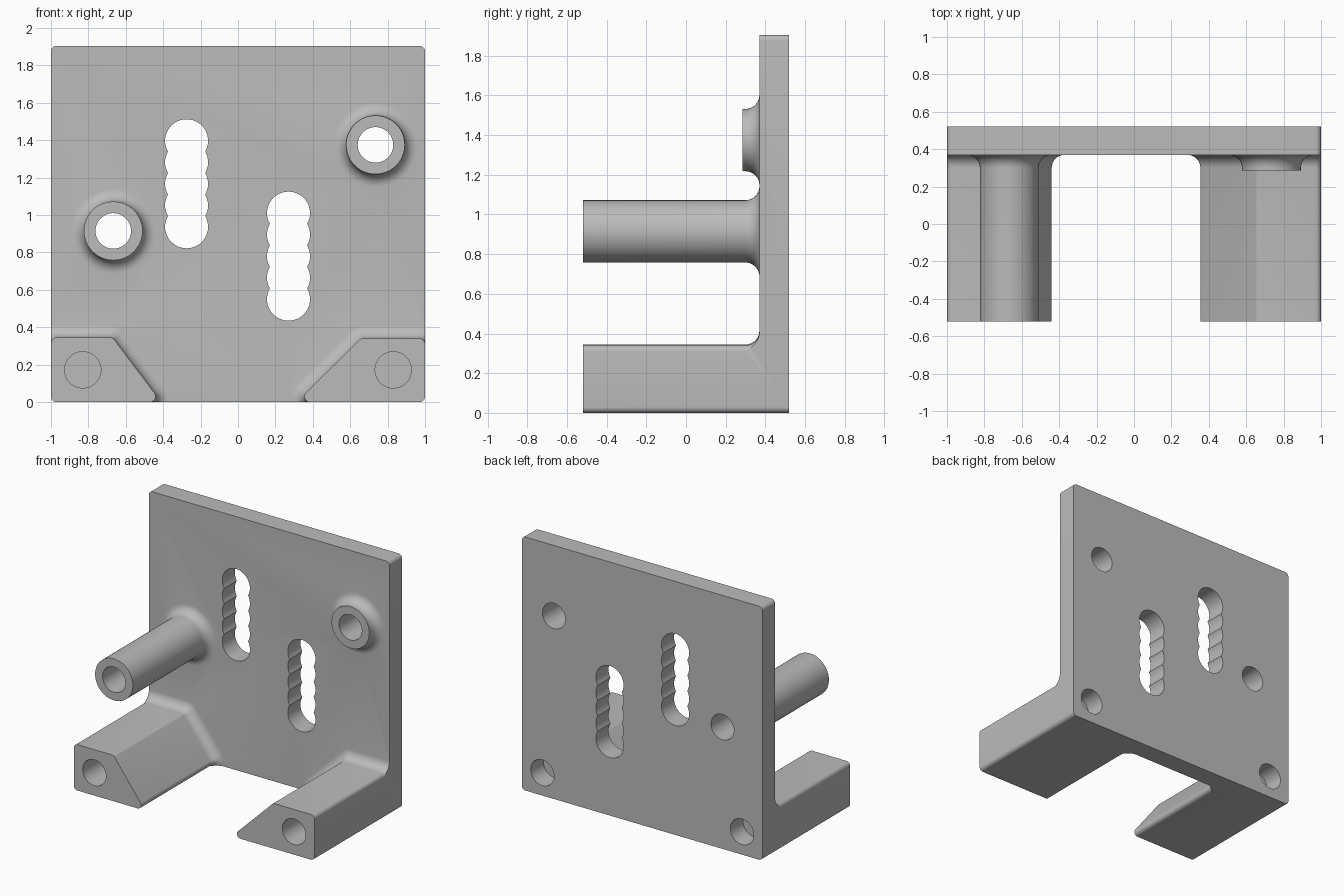
import bpy, bmesh
from math import pi, sin, cos, atan2

if "Cube" in bpy.data.objects:
    bpy.data.objects.remove(bpy.data.objects["Cube"], do_unlink=True)

FRONT, FACE, BACK = -0.52, 0.37, 0.52   # y of foot ends, plate face, plate back
FILLET, ROUND = 0.07, 0.03

grey = bpy.data.materials.new("plain grey")
grey.use_nodes = True
colour = (0.5, 0.5, 0.5, 1)
grey.diffuse_color = colour
grey.node_tree.nodes["Principled BSDF"].inputs["Base Color"].default_value = colour


def outline(core, r):
    """Rounded convex outline: core corners (counter-clockwise) grown by r."""
    n = len(core)
    if n == 1:
        arcs = [(core[0], 0, 2 * pi * 47 / 48, 48)]
    else:
        arcs = []
        for i, (x, z) in enumerate(core):
            px, pz = core[i - 1]
            nx, nz = core[(i + 1) % n]
            a = atan2(z - pz, x - px) - pi / 2
            b = atan2(nz - z, nx - x) - pi / 2
            arcs.append(((x, z), a, a + (b - a) % (2 * pi), 9))
    return [(c[0] + r * cos(a + (b - a) * k / (s - 1)),
             c[1] + r * sin(a + (b - a) * k / (s - 1)))
            for c, a, b, s in arcs for k in range(s)]


def loft(name, core, sections):
    """Solid through outlines given as (y, radius) sections."""
    bm = bmesh.new()
    rings = [[bm.verts.new((x, y, z)) for x, z in outline(core, r)]
             for y, r in sections]
    n = len(rings[0])
    for lo, hi in zip(rings, rings[1:]):
        for i in range(n):
            j = (i + 1) % n
            bm.faces.new((lo[i], lo[j], hi[j], hi[i]))
    bm.faces.new(rings[0])
    bm.faces.new(rings[-1])
    bmesh.ops.recalc_face_normals(bm, faces=bm.faces)
    mesh = bpy.data.meshes.new(name)
    bm.to_mesh(mesh)
    bm.free()
    ob = bpy.data.objects.new(name, mesh)
    bpy.context.collection.objects.link(ob)
    mesh.materials.append(grey)
    return ob


def flared(name, core, r, front):
    """Extrusion that flares into the plate with a concave fillet."""
    steps = [pi / 2 * k / 8 for k in range(9)]
    flare = [(FACE - FILLET + FILLET * sin(a), r + FILLET * (1 - cos(a))) for a in steps]
    return loft(name, core, [(front, r)] + flare + [(FACE + 0.08, r + FILLET)])


def combine(target, other, operation):
    mod = target.modifiers.new(operation.lower(), 'BOOLEAN')
    mod.operation, mod.object, mod.solver = operation, other, 'EXACT'
    bpy.context.view_layer.objects.active = target
    bpy.ops.object.modifier_apply(modifier=mod.name)
    bpy.data.objects.remove(other, do_unlink=True)


def rectangle(x, z0, z1):
    return [(-x, z0), (x, z0), (x, z1), (-x, z1)]


# Plate, feet and bosses
bracket = loft("mounting_bracket", rectangle(1.05, -0.05, 1.95), [(FACE, ROUND), (0.6, ROUND)])
right_foot = [(-0.97, 0.03), (-0.47, 0.03), (-0.685, 0.315), (-0.97, 0.315)]
left_foot = [(0.385, 0.03), (0.97, 0.03), (0.97, 0.31), (0.67, 0.31)]
long_boss, short_boss = (-0.667, 0.915), (0.735, 1.375)
for name, core, r, front in (
        ("right_foot", right_foot, ROUND, FRONT),
        ("left_foot", left_foot, ROUND, FRONT),
        ("long_boss", [long_boss], 0.157, FRONT),
        ("short_boss", [short_boss], 0.157, 0.285)):
    combine(bracket, flared(name, core, r, front), 'UNION')

# Trim everything to the rounded plate outline
envelope = loft("envelope", rectangle(0.97, 0.03, 1.875), [(-0.7, ROUND), (BACK, ROUND)])
combine(bracket, envelope, 'INTERSECT')


def drill(x, z, r, y0, y1):
    combine(bracket, loft("drill", [(x, z)], [(y0, r), (y1, r)]), 'DIFFERENCE')


# Through holes in the bosses, blind holes at both ends of the feet
for x, z in (long_boss, short_boss):
    drill(x, z, 0.095, -0.8, 0.8)
for x in (-0.83, 0.83):
    drill(x, 0.172, 0.097, -0.8, 0.0)
    drill(x, 0.172, 0.097, BACK - 0.15, 0.8)

# Scalloped slots made of overlapping holes
for x, z in ((-0.275, 0.937), (0.27, 0.55)):
    for k in range(5):
        drill(x, z + 0.115 * k, 0.115, 0.2, 0.8)

bpy.ops.object.select_all(action='DESELECT')
bracket.select_set(True)
bpy.context.view_layer.objects.active = bracket
bpy.ops.object.shade_smooth_by_angle(angle=pi / 7)
